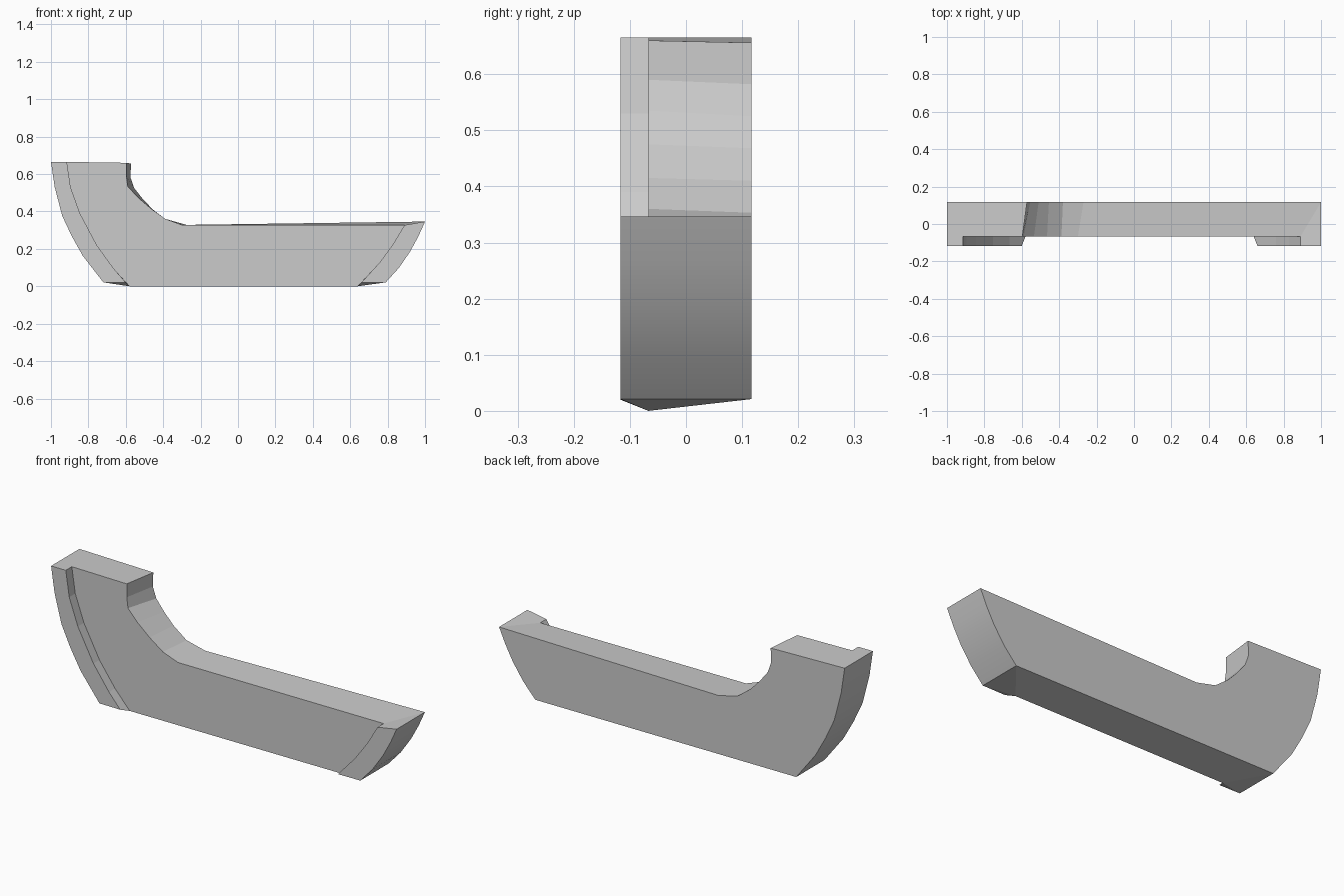
import bpy, bmesh

if "Cube" in bpy.data.objects:
    bpy.data.objects.remove(bpy.data.objects["Cube"])

FRONT, RECESS, BACK = -0.117, -0.067, 0.117

# Profiles in (x, z)
left_outer = [(-1, .665), (-.98, .53), (-.94, .377), (-.89, .27), (-.83, .163), (-.72, .021)]
left_inner = [(-.915, .665), (-.895, .53), (-.845, .39), (-.755, .22), (-.665, .095)]
right_outer = [(1, .346), (.965, .268), (.92, .185), (.86, .098), (.79, .021)]
right_inner = [(.89, .327), (.83, .227), (.76, .13)]
curve_front = [(-.597, .66), (-.597, .59), (-.59, .535), (-.535, .475), (-.465, .415),
               (-.388, .36), (-.30, .328)]
curve_back = [(-.572, .656), (-.575, .582), (-.555, .525), (-.51, .468), (-.455, .41),
              (-.38, .353), (-.27, .327)]

bm = bmesh.new()


def row(profile, y):
    return [bm.verts.new((x, y, z)) for x, z in profile]


def strip(a, b, smooth=False):
    for i in range(len(a) - 1):
        bm.faces.new((a[i], a[i + 1], b[i + 1], b[i])).smooth = smooth


def end_piece(outer, inner, foot_front, foot_back):
    """Raised end rim: outer wall, front face, inner step and bevelled foot."""
    of, ob = row(outer, FRONT), row(outer, BACK)
    nf = row(inner + [foot_front], FRONT)
    nb = row(inner + [foot_back], RECESS)
    strip(of, ob, True)
    strip(nf, nb)
    bm.faces.new(of + nf[::-1])
    bm.faces.new((of[-1], nf[-1], nb[-1]))
    bm.faces.new((of[-1], nb[-1], ob[-1]))
    return of, ob, nf, nb


# Raised rims at both ends
lof, lob, lnf, lnb = end_piece(left_outer, left_inner, (-.60, .02), (-.58, 0))
rof, rob, rnf, rnb = end_piece(right_outer, right_inner, (.66, .02), (.64, 0))

# Scooped inner curve
cf, cb = row(curve_front, RECESS), row(curve_back, BACK)
strip(cf, cb)

# Recessed front and full back
bm.faces.new(lnb + rnb[::-1] + cf[::-1])
bm.faces.new(lob + rob[::-1] + cb[::-1])

# Underside, upper left top, long top and right corner
bm.faces.new((lob[-1], lnb[-1], rnb[-1], rob[-1]))
bm.faces.new((lof[0], lnf[0], lnb[0], cf[0], cb[0], lob[0]))
bm.faces.new((cf[-1], rnb[0], rob[0], cb[-1]))
bm.faces.new((rof[0], rnf[0], rnb[0]))
bm.faces.new((rof[0], rnb[0], rob[0]))

bmesh.ops.recalc_face_normals(bm, faces=bm.faces[:])
mesh = bpy.data.meshes.new("curved_bracket")
bm.to_mesh(mesh)
bm.free()
bpy.context.collection.objects.link(bpy.data.objects.new("curved_bracket", mesh))
